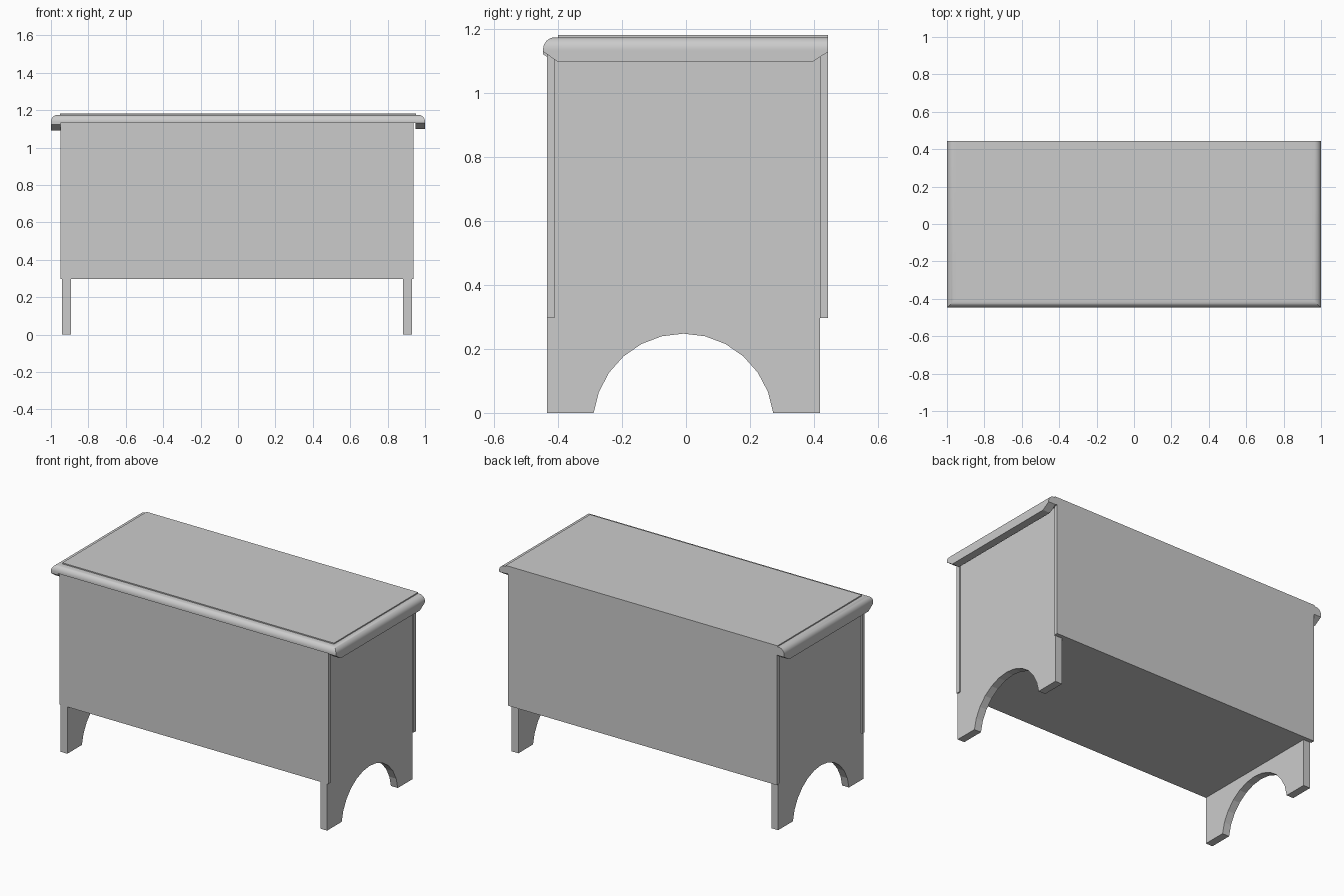
import bpy, bmesh
from math import sin, cos, pi, radians

cube = bpy.data.objects.get("Cube")
if cube:
    bpy.data.objects.remove(cube, do_unlink=True)

GREY = (0.6, 0.6, 0.6, 1)
mat = bpy.data.materials.new("plain grey")
mat.use_nodes = True
mat.diffuse_color = GREY
mat.node_tree.nodes["Principled BSDF"].inputs["Base Color"].default_value = GREY


def finish(name, bm):
    bmesh.ops.recalc_face_normals(bm, faces=bm.faces)
    mesh = bpy.data.meshes.new(name)
    bm.to_mesh(mesh)
    bm.free()
    mesh.materials.append(mat)
    obj = bpy.data.objects.new(name, mesh)
    bpy.context.collection.objects.link(obj)
    return obj


def stack(name, loops):
    """Skin a list of matching vertex loops and cap both ends."""
    bm = bmesh.new()
    rings = [[bm.verts.new(p) for p in loop] for loop in loops]
    for a, b in zip(rings, rings[1:]):
        for i in range(len(a)):
            j = (i + 1) % len(a)
            bm.faces.new((a[i], a[j], b[j], b[i]))
    bm.faces.new(rings[0])
    bm.faces.new(rings[-1])
    return finish(name, bm)


def rect(x0, x1, y0, y1, z):
    return [(x0, y0, z), (x1, y0, z), (x1, y1, z), (x0, y1, z)]


def box(name, x, y, z):
    return stack(name, [rect(*x, *y, h) for h in z])


def slab(name, outline, x0, x1):
    """Extrude a (y, z) outline across x."""
    return stack(name, [[(x, y, z) for y, z in outline] for x in (x0, x1)])


FRONT, BACK = -0.447, 0.445
FLOOR, LID = 0.297, 1.132
WIDE = (-0.949, 0.938)

# Front, back and bottom boards
box("front_board", WIDE, (-0.435, -0.412), (FLOOR, LID))
box("back_board", WIDE, (0.42, BACK), (FLOOR, LID))
box("bottom_board", (-0.893, 0.882), (-0.412, 0.42), (FLOOR, FLOOR + 0.045))

# End boards, notched for the front board, with an arch between the feet
STEPS = 12
arch = []
for i in range(STEPS + 1):
    a = radians(-83 + 166 * i / STEPS)
    arch.append((-0.008 + 0.283 * sin(a), max(0, -0.035 + 0.283 * cos(a))))
arch[0], arch[-1] = (arch[0][0], 0), (arch[-1][0], 0)
end = [(-0.435, 0)] + arch + [(0.42, 0), (0.42, LID), (-0.412, LID),
                              (-0.412, FLOOR), (-0.435, FLOOR)]
slab("right_end_board", end, -0.941, -0.893)
slab("left_end_board", end, 0.882, 0.93)

# Lid with a quarter-round edge on the front and ends, flush at the back
R = 0.037
TOP = 1.175
profile = [(0, LID)]
for i in range(9):
    a = pi / 2 * i / 8
    profile.append((R * (1 - cos(a)), TOP - R + R * sin(a)))
lid = stack("lid_edge", [rect(d - 1, 1 - d, FRONT + d, BACK, z) for d, z in profile])

# Raised lid panel
box("lid_panel", (-0.953, 0.953), (FRONT + 0.047, BACK), (TOP - 0.01, 1.182))

# Battens under the lid ends, with clipped lower corners
for name, x0, x1, drop in (("right_batten", -1, -0.95, 0.008),
                           ("left_batten", 0.95, 1, 0)):
    low, clip = 1.098 - drop, 1.13 - drop
    slab(name, [(FRONT, LID), (FRONT, clip), (-0.4, low), (0.395, low),
                (BACK, clip), (BACK, LID)], x0, x1)

# Smooth the rounded edge only
bpy.ops.object.select_all(action="DESELECT")
lid.select_set(True)
bpy.context.view_layer.objects.active = lid
bpy.ops.object.shade_smooth_by_angle(angle=radians(30))
